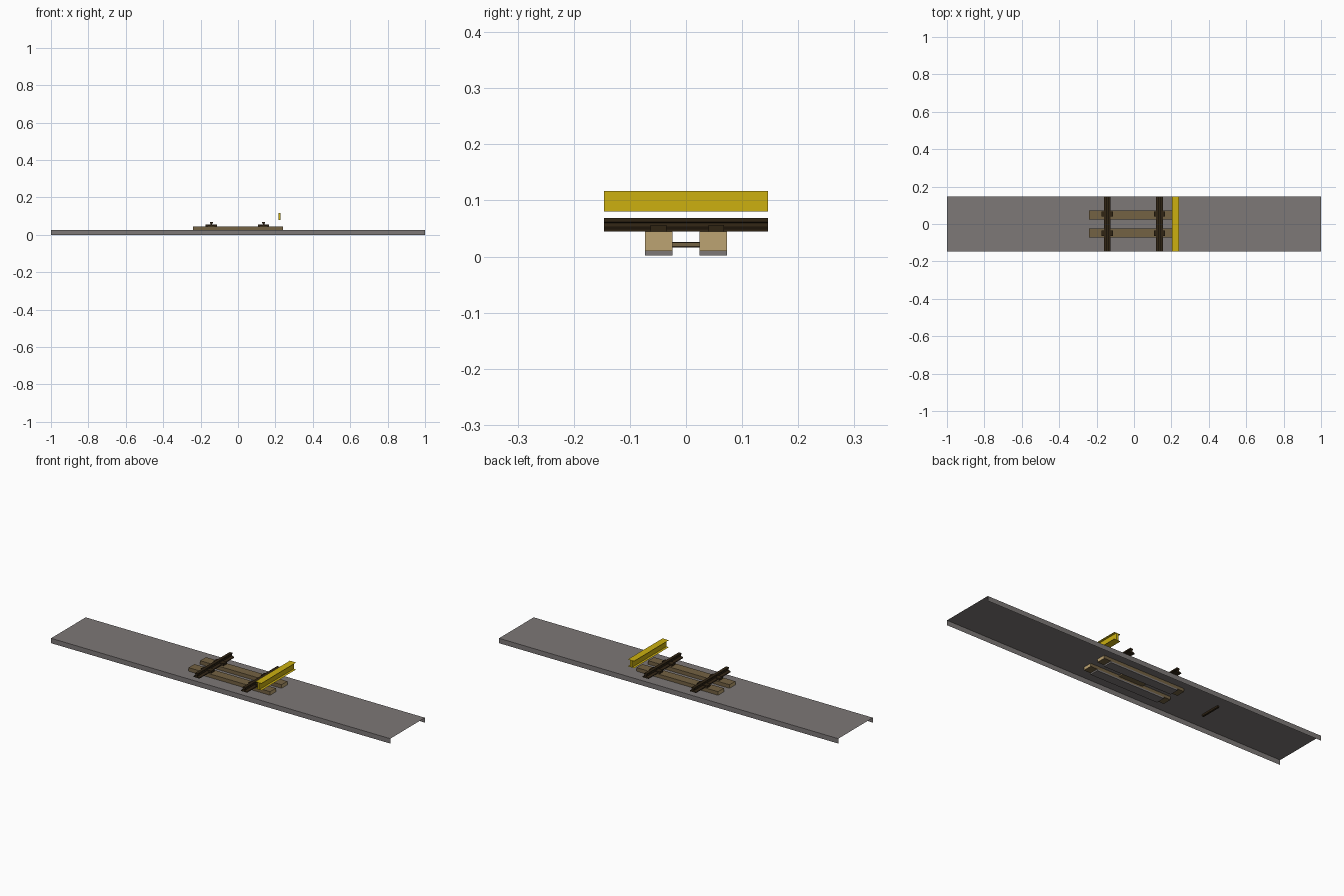
import bpy

if "Cube" in bpy.data.objects:
    bpy.data.objects.remove(bpy.data.objects["Cube"])


def material(name, r, g, b):
    m = bpy.data.materials.new(name)
    m.diffuse_color = (r, g, b, 1)
    m.use_nodes = True
    m.node_tree.nodes["Principled BSDF"].inputs["Base Color"].default_value = m.diffuse_color
    return m


GRAY = material("deck gray", 0.205, 0.188, 0.184)
WOOD = material("aged wood", 0.175, 0.122, 0.056)
CUT = material("cut wood", 0.503, 0.366, 0.168)
IRON = material("dark rusty iron", 0.030, 0.018, 0.007)
YELLOW = material("yellow paint", 0.604, 0.434, 0.005)


def mesh(name, verts, faces, mat):
    me = bpy.data.meshes.new(name)
    me.from_pydata(verts, [], faces)
    me.materials.append(mat)
    ob = bpy.data.objects.new(name, me)
    bpy.context.collection.objects.link(ob)
    return ob


def box(name, x, y, z, mat):
    verts = [(a, b, c) for a in x for b in y for c in z]
    faces = [(0, 1, 3, 2), (4, 6, 7, 5), (0, 4, 5, 1),
             (2, 3, 7, 6), (0, 2, 6, 4), (1, 5, 7, 3)]
    return mesh(name, verts, faces, mat)


def sheet(name, profile, axis, half, mat):
    """Open strip swept along x or y from a 2D profile."""
    verts = []
    for p, z in profile:
        for e in (-half, half):
            verts.append((e, p, z) if axis == "x" else (p, e, z))
    faces = [(2 * i, 2 * i + 1, 2 * i + 3, 2 * i + 2) for i in range(len(profile) - 1)]
    return mesh(name, verts, faces, mat)


W = 0.146

# Folded deck sheet: flat top with two hanging side skirts
sheet("deck", [(-W, 0), (-W, 0.026), (W, 0.026), (W, 0)], "x", 1.0, GRAY)

# Pair of long timbers sunk through the deck, with pale cut ends
for s, side in ((-1, "front"), (1, "back")):
    y = sorted((s * 0.024, s * 0.073))
    t = box(side + "_timber", (-0.24, 0.24), y, (0.01, 0.045), WOOD)
    t.data.materials.append(CUT)
    for f in t.data.polygons:
        if abs(f.normal.x) > 0.5:
            f.material_index = 1
    box(side + "_timber_pad", (-0.2, 0.2), y, (0.002, 0.01), GRAY)

# Rails across the timbers, with a closed rail profile
half_profile = [(0.0185, 0.045), (0.0185, 0.049), (0.005, 0.053),
                (0.004, 0.060), (0.008, 0.062), (0.008, 0.0685)]
profile = half_profile + [(-p, z) for p, z in reversed(half_profile)]
n = len(profile)
for cx, label in ((-0.143, "left"), (0.137, "right")):
    verts = [(cx + p, e, z) for e in (-W, W) for p, z in profile]
    faces = [(i, i + n, (i + 1) % n + n, (i + 1) % n) for i in range(n)]
    faces += [tuple(range(n)), tuple(reversed(range(n, 2 * n)))]
    mesh(label + "_rail", verts, faces, IRON)
    # Clamps where the rail meets each timber
    for cy in (-0.049, 0.054):
        box(label + "_rail_clamp", (cx - 0.03, cx + 0.03),
            (cy - 0.014, cy + 0.014), (0.044, 0.056), IRON)

# Yellow beam: thick web with two sheet flanges
bx = 0.222
box("beam_web", (bx - 0.005, bx + 0.005), (-W, W), (0.08, 0.117), YELLOW)
for z, label in ((0.08, "lower"), (0.117, "upper")):
    sheet(label + "_beam_flange", [(bx - 0.0185, z), (bx + 0.0185, z)], "y", W, YELLOW)

# Hidden pieces under the deck
box("under_plate", (-0.07, 0.07), (-0.07, 0.07), (0.018, 0.025), WOOD)
box("under_bar", (-0.465, -0.455), (-0.055, 0.055), (0.016, 0.0255), IRON)
